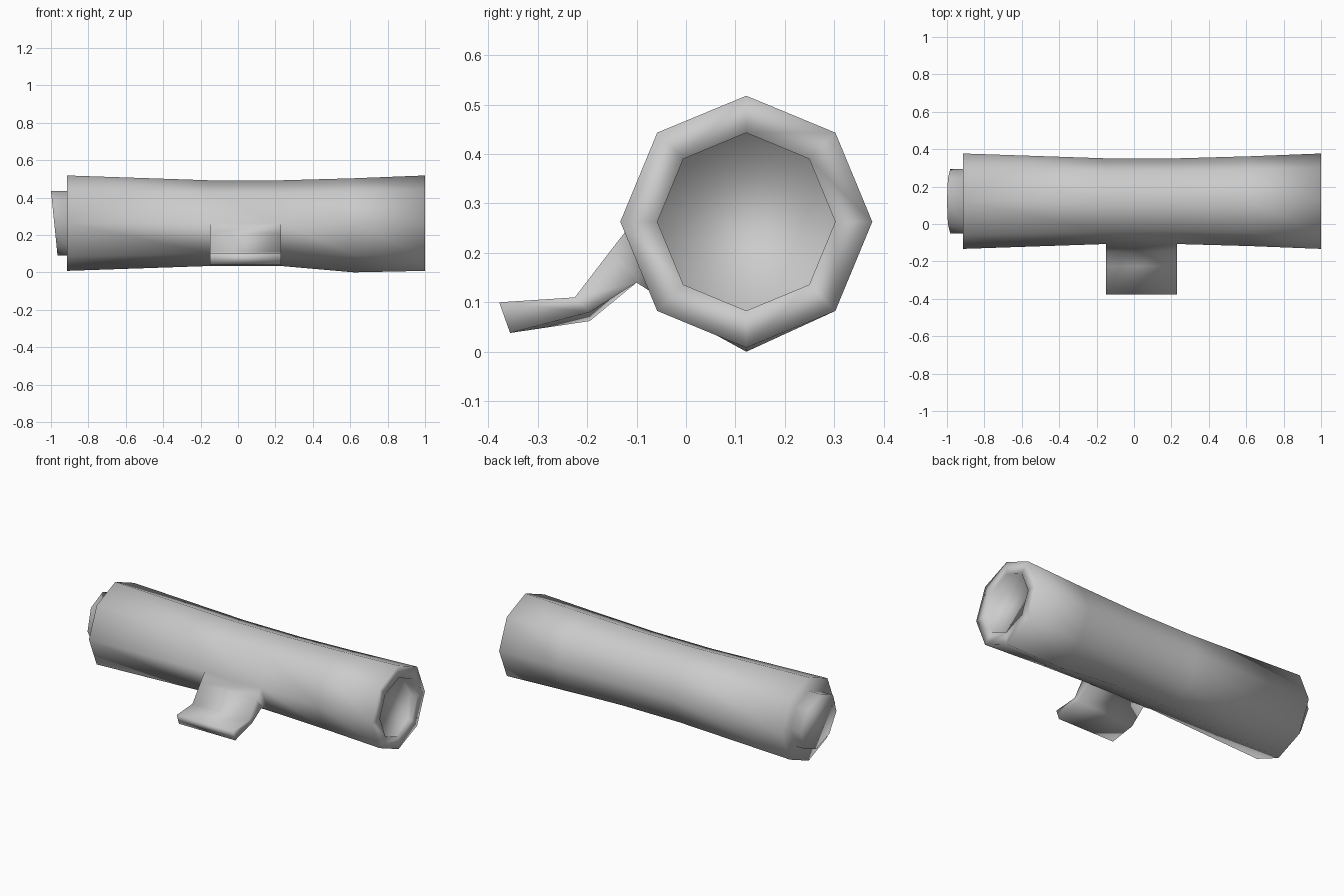
import bpy, bmesh, math

if "Cube" in bpy.data.objects:
    bpy.data.objects.remove(bpy.data.objects["Cube"])

CY, CZ = 0.122, 0.263      # axis of the tube
SIDES = 8

mat = bpy.data.materials.new("plain grey")
mat.diffuse_color = (0.6, 0.6, 0.6, 1)
mat.use_nodes = True
mat.node_tree.nodes["Principled BSDF"].inputs["Base Color"].default_value = mat.diffuse_color

bm = bmesh.new()


def ring(radius, x_of_z):
    """Octagon around the tube axis, x given as a function of height."""
    verts = []
    for k in range(SIDES):
        a = k * 2 * math.pi / SIDES
        y, z = CY + radius * math.cos(a), CZ + radius * math.sin(a)
        verts.append(bm.verts.new((x_of_z(z), y, z)))
    return verts


def tilt(bottom, top, radius):
    return lambda z: bottom + (top - bottom) * (z - CZ + radius) / (2 * radius)


def flat(x):
    return lambda z: x


# Rings from the left plug, along the pinched tube, into the right recess
rings = [
    ring(0.172, tilt(-0.965, -1.0, 0.172)),
    ring(0.172, flat(-0.915)),
    ring(0.255, flat(-0.915)),
    ring(0.229, flat(-0.15)),
    ring(0.229, flat(0.23)),
    ring(0.24, flat(0.62)),
    ring(0.255, flat(1.0)),
    ring(0.18, flat(1.0)),
    ring(0.18, tilt(0.985, 0.92, 0.18)),
]
rings[5][6].co.z = 0.0     # low bulge under the right half

BRANCH = 4                 # lower front side carries the branch
for i in range(len(rings) - 1):
    a, b = rings[i], rings[i + 1]
    for k in range(SIDES):
        if i == 3 and k == BRANCH:
            continue
        n = (k + 1) % SIDES
        bm.faces.new((a[k], a[n], b[n], b[k]))
bm.faces.new(rings[0])
bm.faces.new(rings[-1])

# Branch stub: (upper y, z), (lower y, z), rise of the lower right corner
sections = [
    ((-0.150, 0.208), (-0.100, 0.140), 0.0),
    ((-0.225, 0.110), (-0.195, 0.062), 0.018),
    ((-0.378, 0.100), (-0.356, 0.038), 0.0),
]
left, right = rings[3], rings[4]
prev = [left[BRANCH], left[BRANCH + 1], right[BRANCH + 1], right[BRANCH]]
for up, low, rise in sections:
    cur = [bm.verts.new(c) for c in (
        (-0.15, *up), (-0.15, *low),
        (0.23, low[0], low[1] + rise), (0.23, *up))]
    for k in range(4):
        n = (k + 1) % 4
        bm.faces.new((prev[k], prev[n], cur[n], cur[k]))
    prev = cur
bm.faces.new(prev)

bmesh.ops.recalc_face_normals(bm, faces=bm.faces[:])
for f in bm.faces:
    f.smooth = True

mesh = bpy.data.meshes.new("hollow_log")
bm.to_mesh(mesh)
bm.free()
mesh.materials.append(mat)
log = bpy.data.objects.new("hollow_log", mesh)
bpy.context.collection.objects.link(log)
